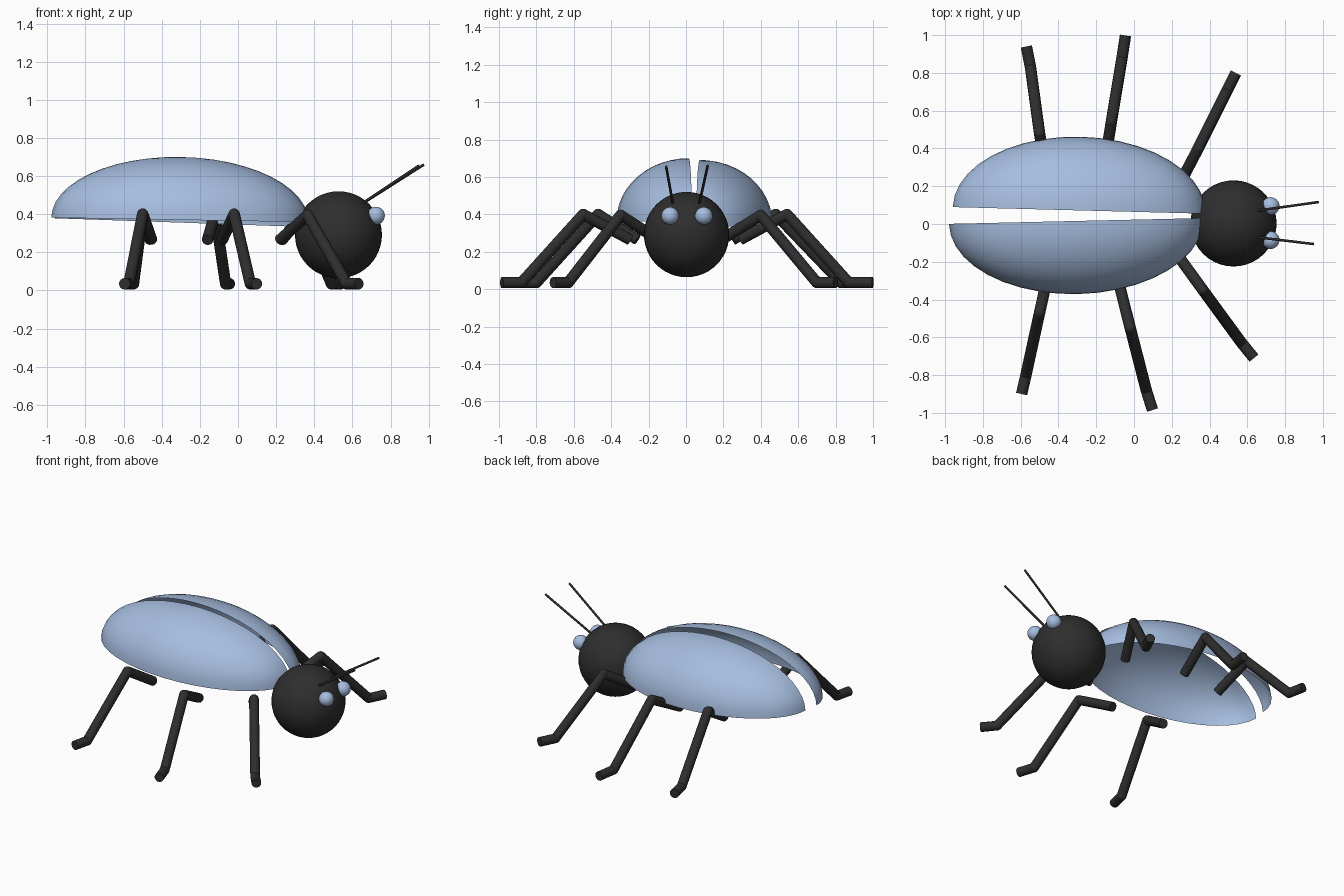
import bpy, bmesh, math
from mathutils import Vector, Matrix, Euler

if "Cube" in bpy.data.objects:
    bpy.data.objects.remove(bpy.data.objects["Cube"])


def material(name, rgb):
    m = bpy.data.materials.new(name)
    m.diffuse_color = (*rgb, 1)
    m.use_nodes = True
    m.node_tree.nodes["Principled BSDF"].inputs["Base Color"].default_value = m.diffuse_color
    return m


BLUE = material("pale blue", (0.38, 0.51, 0.74))
BLACK = material("soft black", (0.027, 0.027, 0.027))


def finish(name, bm, mat):
    me = bpy.data.meshes.new(name)
    bm.to_mesh(me)
    bm.free()
    me.materials.append(mat)
    ob = bpy.data.objects.new(name, me)
    bpy.context.collection.objects.link(ob)
    bpy.context.view_layer.objects.active = ob
    ob.select_set(True)
    bpy.ops.object.shade_smooth_by_angle(angle=math.radians(40))
    ob.select_set(False)
    return ob


def ball(bm, centre, r, u=32, v=16):
    bmesh.ops.create_uvsphere(bm, u_segments=u, v_segments=v, radius=r,
                              matrix=Matrix.Translation(centre))


def rod(bm, a, b, r, sides=16):
    a, b = Vector(a), Vector(b)
    d = b - a
    rot = d.to_track_quat('Z', 'Y').to_matrix().to_4x4()
    bmesh.ops.create_cone(bm, cap_ends=True, segments=sides, radius1=r, radius2=r,
                          depth=d.length, matrix=Matrix.Translation((a + b) / 2) @ rot)


# Wing cases: open, hollow quarter ellipsoids, slightly spread at the back
def wing_case(name, side, centre, size, pitch, yaw):
    bm = bmesh.new()
    ball(bm, (0, 0, 0), 1, 40, 24)
    gone = [f for f in bm.faces
            if f.calc_center_median().z < 0 or f.calc_center_median().y * side < 0]
    bmesh.ops.delete(bm, geom=gone, context='FACES')
    rot = Euler((0, math.radians(pitch), math.radians(yaw))).to_matrix().to_4x4()
    bm.transform(Matrix.Translation(centre) @ rot @ Matrix.Diagonal((*size, 1)))
    finish(name, bm, BLUE)


wing_case("right_wing_case", -1, (-0.305, 0.016, 0.37), (0.675, 0.387, 0.33), 1.0, 1.3)
wing_case("left_wing_case", 1, (-0.29, 0.072, 0.355), (0.67, 0.39, 0.335), 2.0, -1.5)

# Head
bm = bmesh.new()
ball(bm, (0.527, 0.003, 0.292), 0.228, 40, 24)
finish("head", bm, BLACK)

# Eyes and antennae
for side, label, tip in ((-1, "right", (0.95, -0.106, 0.655)),
                         (1, "left", (0.975, 0.116, 0.66))):
    bm = bmesh.new()
    ball(bm, (0.723, 0.005 + side * 0.09, 0.392), 0.047)
    finish(label + "_eye", bm, BLUE)
    bm = bmesh.new()
    rod(bm, (0.62, side * 0.066, 0.435), tip, 0.007, 10)
    finish(label + "_antenna", bm, BLACK)

# Legs: hip, knee, ankle, toe
legs = {
    "right_rear_leg": ((-0.453, -0.26, 0.265), (-0.50, -0.47, 0.40),
                       (-0.572, -0.80, 0.035), (-0.595, -0.90, 0.035)),
    "right_middle_leg": ((-0.083, -0.30, 0.265), (-0.02, -0.55, 0.40),
                         (0.065, -0.88, 0.035), (0.098, -0.985, 0.035)),
    "right_front_leg": ((0.22, -0.15, 0.265), (0.365, -0.35, 0.395),
                        (0.57, -0.63, 0.035), (0.635, -0.71, 0.035)),
    "left_rear_leg": ((-0.46, 0.25, 0.265), (-0.50, 0.48, 0.40),
                      (-0.548, 0.83, 0.035), (-0.57, 0.94, 0.035)),
    "left_middle_leg": ((-0.16, 0.29, 0.265), (-0.12, 0.54, 0.40),
                        (-0.065, 0.87, 0.035), (-0.045, 0.998, 0.035)),
    "left_front_leg": ((0.23, 0.19, 0.265), (0.34, 0.40, 0.395),
                       (0.49, 0.70, 0.035), (0.54, 0.80, 0.035)),
}
for name, pts in legs.items():
    bm = bmesh.new()
    for a, b in zip(pts, pts[1:]):
        rod(bm, a, b, 0.03)
    for joint in pts[1:3]:
        ball(bm, joint, 0.03, 16, 10)
    finish(name, bm, BLACK)
